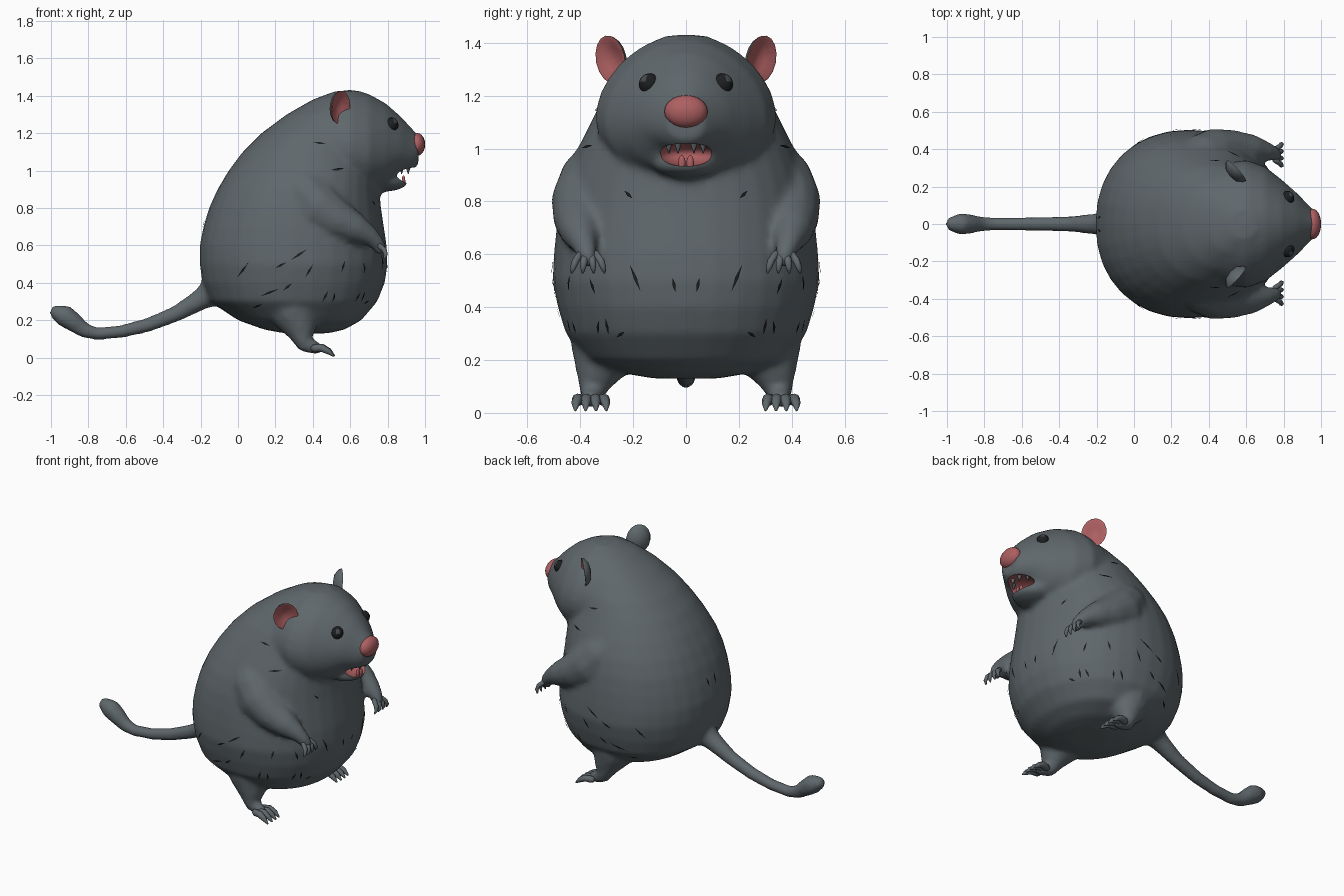
import bpy, bmesh, math
from mathutils import Vector, Matrix
from mathutils.bvhtree import BVHTree

if "Cube" in bpy.data.objects:
    bpy.data.objects.remove(bpy.data.objects["Cube"])


def material(name, rgb):
    m = bpy.data.materials.new(name)
    m.diffuse_color = (*rgb, 1)
    m.use_nodes = True
    m.node_tree.nodes["Principled BSDF"].inputs["Base Color"].default_value = m.diffuse_color
    return m


FUR = material("grey_fur", (0.115, 0.137, 0.148))
PINK = material("pink_skin", (0.42, 0.115, 0.12))
BLACK = material("black", (0.012, 0.013, 0.014))
GLINT = material("eye_glint", (0.06, 0.066, 0.07))


def finish(name, bm, mats, angle=50):
    bmesh.ops.recalc_face_normals(bm, faces=bm.faces)
    me = bpy.data.meshes.new(name)
    bm.to_mesh(me)
    bm.free()
    ob = bpy.data.objects.new(name, me)
    bpy.context.collection.objects.link(ob)
    for m in mats:
        me.materials.append(m)
    shade(ob, angle)
    return ob


def shade(ob, angle):
    bpy.ops.object.select_all(action='DESELECT')
    ob.select_set(True)
    bpy.context.view_layer.objects.active = ob
    bpy.ops.object.shade_smooth_by_angle(angle=math.radians(angle))


def loft(bm, rings):
    """Skin a list of point rings into a closed solid."""
    vs = [[bm.verts.new(p) for p in r] for r in rings]
    n = len(vs[0])
    faces = [bm.faces.new(vs[0][::-1]), bm.faces.new(vs[-1])]
    for a, b in zip(vs, vs[1:]):
        for i in range(n):
            faces.append(bm.faces.new((a[i], a[(i + 1) % n], b[(i + 1) % n], b[i])))
    bmesh.ops.recalc_face_normals(bm, faces=faces)


def tube(bm, path, n=12):
    """Round limb through (x, y, z, radius) points with rounded ends."""
    pts = [Vector(p[:3]) for p in path]
    rad = [p[3] for p in path]
    d0, d1 = (pts[0] - pts[1]).normalized(), (pts[-1] - pts[-2]).normalized()
    for d, at in ((d0, 0), (d1, len(pts))):
        p, r = (pts[0], rad[0]) if at == 0 else (pts[-1], rad[-1])
        for k, q in ((0.6, 0.8), (0.95, 0.3)):
            i = 0 if at == 0 else len(pts)
            pts.insert(i, p + d * r * k)
            rad.insert(i, r * q)
    rings = []
    for i, p in enumerate(pts):
        t = (pts[min(i + 1, len(pts) - 1)] - pts[max(i - 1, 0)]).normalized()
        u = t.cross(Vector((0, 1, 0.01))).normalized()
        v = t.cross(u)
        rings.append([p + (u * math.cos(a) + v * math.sin(a)) * rad[i]
                      for a in (2 * math.pi * k / n for k in range(n))])
    loft(bm, rings)


def ball(bm, centre, radii, u=24, v=16):
    mat = Matrix.Translation(centre) @ Matrix.Diagonal((*radii, 1))
    return bmesh.ops.create_uvsphere(bm, u_segments=u, v_segments=v, radius=1, matrix=mat)


angles = [2 * math.pi * k / 32 for k in range(32)]
bm = bmesh.new()

# Torso: z, back x, belly x, half width
torso = [(.13, .25, .48, .12), (.15, .14, .57, .24), (.20, .0, .66, .37), (.30, -.15, .745, .455),
         (.40, -.19, .785, .485), (.50, -.205, .80, .505), (.60, -.205, .795, .50),
         (.70, -.185, .78, .49), (.80, -.155, .765, .475), (.90, -.11, .755, .45),
         (1.0, -.05, .75, .41), (1.1, .025, .73, .36), (1.2, .125, .72, .31),
         (1.3, .26, .71, .24), (1.38, .40, .69, .16), (1.425, .52, .66, .08)]


def soft(c):
    return math.copysign(abs(c) ** 0.92, c)


loft(bm, [[((a + b) / 2 + (b - a) / 2 * soft(math.cos(t)), w * soft(math.sin(t)), z)
           for t in angles] for z, a, b, w in torso])

# Head: x, chin z, crown z, half width, with fuller cheeks low down
head = [(.38, 1.0, 1.34, .26), (.48, .93, 1.41, .32), (.60, .88, 1.435, .34), (.70, .875, 1.41, .305),
        (.79, .91, 1.36, .235), (.87, .98, 1.29, .165), (.93, 1.0, 1.225, .105), (.965, 1.03, 1.19, .07)]
loft(bm, [[(x, w * math.cos(t) * (1 - .15 * math.sin(t)), (a + b) / 2 + (b - a) / 2 * math.sin(t))
           for t in angles] for x, a, b, w in head])
ball(bm, (.78, 0, .94), (.13, .125, .052))      # lower jaw

# Arms and legs
for s in (1, -1):
    tube(bm, [(.36, s * .34, .88, .14), (.44, s * .375, .79, .14), (.54, s * .395, .73, .11),
              (.64, s * .40, .685, .078), (.71, s * .388, .645, .052),
              (.75, s * .375, .605, .04), (.76, s * .37, .58, .034)])
    tube(bm, [(.28, s * .28, .32, .16), (.32, s * .315, .21, .125), (.345, s * .345, .12, .07),
              (.36, s * .355, .07, .046), (.42, s * .36, .05, .036)])

# Tail with a thick tuft at the end
tube(bm, [(-.02, 0, .43, .13), (-.12, 0, .36, .085), (-.20, 0, .31, .058), (-.33, 0, .235, .044),
          (-.48, 0, .175, .039), (-.62, 0, .14, .036), (-.75, 0, .127, .035), (-.82, 0, .145, .042),
          (-.88, 0, .19, .054), (-.93, 0, .225, .06), (-.965, 0, .24, .045)])

body = finish("body", bm, [FUR, PINK])

# Mouth cutter, carved after all the body volumes are fused
bm = bmesh.new()
ball(bm, (.90, 0, .978), (.115, .108, .045))
cutter = finish("mouth_cutter", bm, [PINK])
cutter.hide_render = True
cutter.hide_viewport = False

fuse = body.modifiers.new("fuse", 'REMESH')
fuse.mode = 'VOXEL'
fuse.voxel_size = 0.016
relax = body.modifiers.new("relax", 'SMOOTH')
relax.factor = 0.5
relax.iterations = 7
cut = body.modifiers.new("mouth", 'BOOLEAN')
cut.operation = 'DIFFERENCE'
cut.solver = 'EXACT'
cut.material_mode = 'TRANSFER'
cut.object = cutter
bpy.context.view_layer.objects.active = body
for m in ("fuse", "relax", "mouth"):
    bpy.ops.object.modifier_apply(modifier=m)
bpy.data.objects.remove(cutter)
shade(body, 50)

bm = bmesh.new()
bm.from_mesh(body.data)
skin = BVHTree.FromBMesh(bm)
bm.free()

# Nose
bm = bmesh.new()
ball(bm, (.955, 0, 1.14), (.046, .082, .062), 16, 10)
finish("nose", bm, [PINK])

# Teeth: small upper row and two lower incisors
bm = bmesh.new()
for x, y in ((.875, .065), (.91, .03), (.91, -.03), (.875, -.065)):
    bmesh.ops.create_cone(bm, segments=8, radius1=.002, radius2=.014, depth=.04,
                          matrix=Matrix.Translation((x, y, 1.002)))
finish("upper_teeth", bm, [FUR])
bm = bmesh.new()
for y in (.016, -.016):
    ball(bm, (.885, y, .945), (.01, .014, .03), 10, 8)
finish("lower_teeth", bm, [PINK])

for s, side in ((1, "left"), (-1, "right")):
    # Eye with a paler centre
    hit, nrm, _, _ = skin.ray_cast(Vector((2, s * .145, 1.25)), Vector((-1, 0, 0)))
    bm = bmesh.new()
    ball(bm, hit - nrm * .012, (.036, .04, .04), 16, 12)
    look = Vector((.6, s * .6, .55)).normalized()
    bm.normal_update()
    for f in bm.faces:
        f.material_index = 1 if f.normal.dot(look) > .93 else 0
    finish(side + "_eye", bm, [BLACK, GLINT])

    # Ear: turned dish, pink inside the rim
    n = Vector((.72, s * .69, 0))
    up = Vector((-.03, s * .2, 1)).normalized()
    t = up.cross(n).normalized()
    n = t.cross(up)
    profile = [(.08, -.034), (.6, -.026), (.92, -.004), (1, .012), (.88, .012), (.5, -.008), (.05, -.014)]
    bm = bmesh.new()
    centre = Vector((.54, s * .278, 1.338))
    loft(bm, [[centre + t * r * .075 * math.cos(a) + up * r * .092 * math.sin(a) + n * h
               for a in angles[::2]] for r, h in profile])
    bm.normal_update()
    for f in bm.faces:
        c = f.calc_center_median() - centre
        rel = math.hypot(c.dot(t) / .075, c.dot(up) / .092)
        f.material_index = 1 if f.normal.dot(n) > .2 and rel < .93 else 0
    finish(side + "_ear", bm, [FUR, PINK])

    # Fingers and toes
    bm = bmesh.new()
    for k in (-1.5, -.5, .5, 1.5):
        y = s * .37 + k * .02
        tube(bm, [(.755, y, .60, .015), (.783, y + k * .012, .575, .014),
                  (.79, y + k * .018, .55, .011), (.782, y + k * .021, .532, .005)], 8)
    finish(side + "_fingers", bm, [FUR])
    bm = bmesh.new()
    for k in (-1.5, -.5, .5, 1.5):
        y = s * .36 + k * .027
        r = .005 * abs(k)
        tube(bm, [(.41, y, .05, .022), (.455 - r, y + k * .007, .052, .021),
                  (.49 - r, y + k * .011, .034, .016), (.515 - r, y + k * .012, .012, .006)], 8)
    finish(side + "_toes", bm, [FUR])

# Dark fur tufts laid on the skin: across, z, run, rise
side_tufts = [(0, .43, .06, .08), (.12, .33, .10, .04), (.20, .48, .06, .03), (.28, .52, .09, .06),
              (.24, .36, .05, .04), (.36, .43, .04, .07), (.45, .30, .03, .06), (.55, .46, .02, .06),
              (.62, .30, .03, .05), (.08, .27, .05, .02), (.49, 1.0, .08, .01), (.40, 1.15, .07, -.01)]
front_tufts = [(.17, .46, .04, .10), (.04, .46, .01, .05), (.23, .31, .03, -.02), (.29, .30, .01, .06),
               (.41, .30, .015, .05), (.20, .81, .03, .03), (.34, .45, .02, .06)]
back_tufts = [(.03, .68, .01, .06)]


def tuft(bm, origin, run, direction, s):
    pts = []
    for k in (0, .5, 1):
        hit, nrm, _, _ = skin.ray_cast(origin + run * k, direction)
        if hit is None:
            return
        pts.append((hit + nrm * .007, nrm))
    (a, _), (m, nm), (b, _) = pts
    w = (b - a).cross(nm).normalized() * .0065
    bm.faces.new([bm.verts.new(p) for p in ((a, m + w, b, m - w) if s > 0 else (a, m - w, b, m + w))])


bm = bmesh.new()
for s in (1, -1):
    for x, z, dx, dz in side_tufts:
        tuft(bm, Vector((x, s * 2, z)), Vector((dx, 0, dz)), Vector((0, -s, 0)), s)
    for rows, ox in ((front_tufts, 2), (back_tufts, -2)):
        for y, z, dy, dz in rows:
            tuft(bm, Vector((ox, s * y, z)), Vector((0, s * dy, dz)), Vector((-ox / 2, 0, 0)), s)
finish("fur_tufts", bm, [BLACK])
